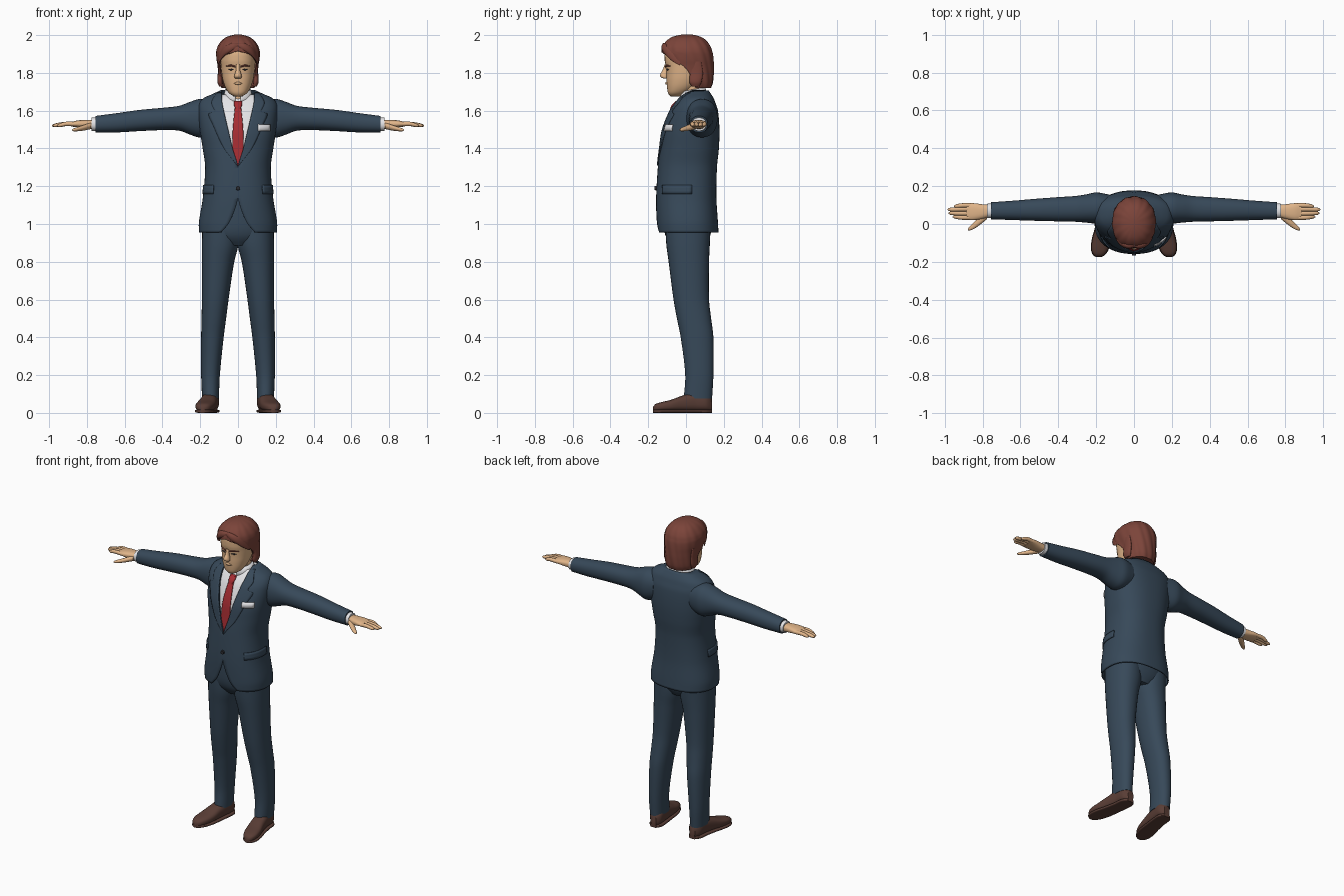
import bpy, bmesh, math

def material(name, r, g, b):
    m = bpy.data.materials.new(name)
    m.diffuse_color = (r, g, b, 1)
    return m

SUIT = material("navy_cloth", .038, .066, .1)
SKIN = material("skin", .75, .46, .25)
HAIR = material("auburn_hair", .2, .058, .042)
SHIRT = material("white_shirt", .78, .78, .8)
TIE = material("red_tie", .38, .026, .032)
SHOE = material("brown_leather", .1, .047, .036)
DARK = material("dark_detail", .025, .025, .03)

def sample(rows, t):
    """Smooth interpolation of rows keyed by their first column."""
    t = min(max(t, rows[0][0]), rows[-1][0])
    i = max(k for k in range(len(rows) - 1) if rows[k][0] <= t)
    a, b = rows[i], rows[i + 1]
    p, q = rows[max(i - 1, 0)], rows[min(i + 2, len(rows) - 1)]
    h = b[0] - a[0]
    f = (t - a[0]) / h
    out = []
    for c in range(1, len(a)):
        ma = (b[c] - p[c]) / (b[0] - p[0]) * h
        mb = (q[c] - a[c]) / (q[0] - a[0]) * h
        out.append((2*f**3 - 3*f*f + 1)*a[c] + (f**3 - 2*f*f + f)*ma
                   + (3*f*f - 2*f**3)*b[c] + (f**3 - f*f)*mb)
    return out

def spread(a, b, n):
    return [a + (b - a) * i / n for i in range(n + 1)]

def grid(name, rows, mat, closed=False, caps=(False, False), thick=0):
    """Skin a grid of points, optionally closing it and giving it thickness."""
    bm = bmesh.new()
    vs = [[bm.verts.new(p) for p in r] for r in rows]
    n = len(rows[0])
    for r0, r1 in zip(vs, vs[1:]):
        for j in range(n if closed else n - 1):
            k = (j + 1) % n
            bm.faces.new((r0[j], r0[k], r1[k], r1[j]))
    for use, r in zip(caps, (vs[0], vs[-1])):
        if use:
            bm.faces.new(r)
    bmesh.ops.remove_doubles(bm, verts=bm.verts, dist=1e-5)
    bmesh.ops.recalc_face_normals(bm, faces=bm.faces)
    me = bpy.data.meshes.new(name)
    bm.to_mesh(me)
    bm.free()
    me.materials.append(mat)
    for p in me.polygons:
        p.use_smooth = True
    me.set_sharp_from_angle(angle=math.radians(45))
    ob = bpy.data.objects.new(name, me)
    bpy.context.collection.objects.link(ob)
    if thick:
        m = ob.modifiers.new("thickness", 'SOLIDIFY')
        m.thickness, m.offset = thick, 0
    return ob

def sup(a, ru, rv, n):
    """Superellipse point; angle 0 faces the negative second axis."""
    s, c = math.sin(a), math.cos(a)
    return (ru * math.copysign(abs(s) ** (2 / n), s),
            -rv * math.copysign(abs(c) ** (2 / n), c))

def loft(name, rows, mat, axis='z', s=1, n=2.2, steps=24, seg=32):
    """Rows are (position, centre u, centre v, radius u, radius v) along an axis."""
    out = []
    for t in spread(rows[0][0], rows[-1][0], steps):
        cu, cv, ru, rv = sample(rows, t)
        ring = []
        for j in range(seg):
            u, v = sup(2 * math.pi * j / seg, max(ru, .001), max(rv, .001), n)
            u, v = u + cu, v + cv
            x, y, z = {'z': (u, v, t), 'x': (t, u, v), 'y': (u, t, v)}[axis]
            ring.append((x * s, y, z))
        out.append(ring)
    return grid(name, out, mat, True, (True, True))

def span(rows):
    """Turn (z, half width, front, back) into loft rows."""
    return [(z, 0, (f + b) / 2, h, (b - f) / 2) for z, h, f, b in rows]

# Jacket profile: height, half width, front, back, half opening
JACKET = [(.955, .203, -.148, .168, .09), (1.01, .203, -.152, .165, .045),
          (1.14, .182, -.154, .157, 0), (1.30, .17, -.145, .16, 0),
          (1.40, .183, -.134, .17, .028), (1.50, .198, -.12, .173, .052),
          (1.60, .207, -.082, .165, .075), (1.64, .2, -.055, .152, .083),
          (1.665, .178, -.035, .143, .086), (1.685, .132, -.015, .13, .086),
          (1.705, .09, .0, .116, .085)]
N = 2.4

def jacket_pt(z, a, off=0):
    h, f, b, w = sample(JACKET, z)
    u, v = sup(a, h + off, (b - f) / 2 + off, N)
    return (u, v + (f + b) / 2, z)

def front_y(x, z):
    h, f, b, w = sample(JACKET, z)
    r = min(abs(x) / h, .985)
    return (f + b) / 2 - (b - f) / 2 * (1 - r ** N) ** (1 / N)

rows = []
for z in spread(.955, 1.705, 60):
    h, f, b, w = sample(JACKET, z)
    a0 = math.asin(min(max(w, 0) / h, .99) ** (N / 2))
    rows.append([jacket_pt(z, a) for a in spread(a0, 2 * math.pi - a0, 64)])
grid("jacket_body", rows, SUIT, thick=.008)

# Shirt under the jacket, and its collar
loft("shirt", span([(r[0], r[1] - .014, r[2] + .012, r[3] - .012) for r in JACKET[2:-1]]),
     SHIRT, n=N, steps=40, seg=48)
rows = []
for z, h, f, b in ((1.655, .08, -.036, .108), (1.685, .072, -.03, .104), (1.712, .064, -.024, .1)):
    ring = [sup(a, h, (b - f) / 2, 2.1) for a in spread(.16, 2 * math.pi - .16, 40)]
    rows.append([(x, y + (f + b) / 2, z + .2 * y) for x, y in ring])
grid("shirt_collar", rows, SHIRT, thick=.006)

# Tie
blade = [(1.31, .008), (1.36, .026), (1.42, .03), (1.52, .026), (1.62, .016)]
grid("tie_blade", [[(x, front_y(x, z) + .004, z) for x in spread(-w, w, 6)]
     for z in spread(1.31, 1.62, 20) for w in sample(blade, z)], TIE, thick=.007)
loft("tie_knot", [(1.61, 0, front_y(0, 1.61) + .003, .014, .01),
                  (1.63, 0, front_y(0, 1.63) + .001, .021, .014),
                  (1.65, 0, front_y(0, 1.65) + .002, .022, .01)], TIE, steps=8)

# Lapels, pocket flaps and sleeves
LAPEL = [(1.31, .004), (1.40, .045), (1.53, .075), (1.585, .082), (1.592, .05), (1.64, .056),
         (1.69, .025)]
SLEEVE = [(.13, .085, 1.565, .07, .085), (.2, .085, 1.56, .082, .102),
          (.25, .082, 1.56, .075, .088), (.31, .08, 1.56, .068, .066),
          (.4, .078, 1.556, .064, .059), (.52, .075, 1.548, .058, .056),
          (.64, .072, 1.536, .051, .051), (.755, .07, 1.528, .045, .044)]
for s, side in ((1, "left"), (-1, "right")):
    rows = []
    for z in spread(1.31, 1.692, 60):
        w, lw = max(sample(JACKET, z)[3], 0), sample(LAPEL, z)[0]
        rows.append([(s * x, front_y(x, z) - .006, z) for x in spread(w, w + lw, 6)])
    grid(side + "_lapel", rows, SUIT, thick=.008)
    grid(side + "_pocket_flap", [[jacket_pt(z, s * a, .006) for a in spread(.72, 1.7, 12)]
         for z in spread(1.16, 1.205, 3)], SUIT, thick=.007)
    loft(side + "_sleeve", SLEEVE, SUIT, 'x', s, steps=40)
    loft(side + "_shirt_cuff", [(.735, .07, 1.528, .039, .037), (.776, .069, 1.528, .038, .035)],
         SHIRT, 'x', s, steps=3)

    # Hand: palm, four fingers and a thumb
    loft(side + "_palm", [(.755, .07, 1.527, .03, .024), (.80, .066, 1.528, .038, .023),
         (.85, .065, 1.53, .045, .018), (.885, .066, 1.528, .043, .012)], SKIN, 'x', s, 2.5)
    for k, (y, tip) in enumerate(((.034, .958), (.056, .98), (.078, .985), (.098, .952))):
        y2 = .066 + (y - .066) * .88
        loft(f"{side}_finger_{k + 1}", [(.865, y, 1.529, .012, .012), (.91, y, 1.53, .0115, .0115),
             (tip - .012, y2, 1.522, .0095, .009), (tip, y2, 1.52, .003, .003)],
             SKIN, 'x', s, 2, 14, 12)
    loft(side + "_thumb", [(.778, .045, 1.52, .02, .017), (.815, .017, 1.51, .022, .015),
         (.85, -.011, 1.502, .017, .011), (.872, -.026, 1.498, .009, .007),
         (.878, -.03, 1.497, .003, .003)], SKIN, 'x', s, 2, 16, 16)

    # Trouser leg
    legs = [(.075, .101, .19, -.012, .138), (.2, .096, .195, -.004, .145),
            (.4, .076, .195, -.028, .145), (.5, .063, .193, -.048, .133),
            (.6, .05, .191, -.066, .122), (.8, .02, .191, -.092, .122),
            (.89, -.002, .191, -.104, .126), (1.0, -.002, .188, -.11, .13)]
    loft(side + "_trouser_leg", [(z, (a + b) / 2, (c + d) / 2, (b - a) / 2, (d - c) / 2)
         for z, a, b, c, d in legs], SUIT, 'z', s, 2.2, 40)

    # Shoe upper, sole and heel
    shoe = [(-.175, .187, .012, .03), (-.163, .185, .03, .045), (-.13, .18, .045, .056),
            (-.08, .17, .05, .068), (-.02, .158, .046, .09), (.05, .147, .043, .108),
            (.11, .142, .04, .1), (.137, .14, .02, .075)]
    loft(side + "_shoe", [(y, x, .005 + h / 2, r, h / 2 - .004) for y, x, r, h in shoe],
         SHOE, 'y', s, 2.6, 30)
    loft(side + "_shoe_sole", [(y, x, .009, r + .003, .009) for y, x, r, h in shoe],
         SHOE, 'y', s, 4, 30)

# Trouser seat, jacket button and pocket square
loft("trouser_seat", span([(.885, .08, -.07, .1), (.93, .17, -.105, .125), (1.0, .18, -.12, .14),
                           (1.2, .15, -.12, .13)]), SUIT, steps=16)
loft("jacket_button", [(-.166, 0, 1.19, .011, .011), (-.152, 0, 1.19, .012, .012)],
     DARK, 'y', n=2, steps=2, seg=16)
grid("pocket_square", [[(x, front_y(x, z) - .008, z) for x in spread(.105, .168, 6)]
     for z in (1.492, 1.51, 1.527)], SHIRT, thick=.009)

# Neck and head
loft("neck", [(1.63, 0, .04, .06, .066), (1.70, 0, .038, .057, .062), (1.79, 0, .035, .06, .062)], SKIN)
loft("head", span([(1.676, .022, -.082, -.03), (1.69, .045, -.094, .0), (1.72, .066, -.1, .045),
     (1.76, .08, -.103, .08), (1.80, .087, -.104, .1), (1.835, .091, -.107, .112),
     (1.87, .093, -.113, .118), (1.92, .09, -.108, .115), (1.96, .06, -.07, .08),
     (1.975, .03, -.03, .04)]), SKIN, n=2.25, steps=40)
loft("nose", [(1.77, 0, -.108, .015, .01), (1.776, 0, -.114, .02, .019),
     (1.79, 0, -.115, .018, .022), (1.815, 0, -.109, .011, .015),
     (1.845, 0, -.105, .01, .008)], SKIN, n=2, steps=16, seg=16)
loft("lips", [(-.024, -.094, 1.743, .006, .002), (0, -.103, 1.745, .007, .008),
              (.024, -.094, 1.743, .006, .002)], SKIN, 'x', n=2, steps=10, seg=12)
for s, side in ((1, "left"), (-1, "right")):
    loft(side + "_eyebrow", [(.014, -.107, 1.833, .005, .004), (.038, -.1, 1.839, .006, .005),
         (.064, -.082, 1.836, .004, .002)], HAIR, 'x', s, 2, 10, 10)
    loft(side + "_eye", [(.022, -.1, 1.817, .004, .002), (.036, -.097, 1.818, .004, .005),
         (.051, -.089, 1.817, .004, .002)], DARK, 'x', s, 2, 8, 10)

# Swept hair: height, half width, front, back, opening angle
CROWN = [(1.725, .085, -.07, .128, 1.75), (1.75, .092, -.085, .136, 1.6),
         (1.80, .097, -.1, .14, 1.55), (1.84, .102, -.112, .14, 1.35),
         (1.87, .107, -.118, .139, 1.0), (1.90, .109, -.122, .136, .5),
         (1.915, .108, -.123, .132, 0), (1.94, .1, -.118, .123, 0),
         (1.97, .078, -.094, .1, 0), (1.988, .05, -.062, .07, 0), (1.997, .015, -.02, .03, 0)]
rows = []
for z in spread(1.725, 1.997, 50):
    h, f, b, a0 = sample(CROWN, z)
    a0 = max(a0, 0)
    row = []
    for a in spread(a0, 2 * math.pi - a0, 96):
        k = 1 + .013 * math.sin(14 * a + 25 * z)
        u, v = sup(a, h * k, (b - f) / 2 * k, 2.2)
        row.append((u, v + (f + b) / 2, z))
    rows.append(row)
grid("hair_crown", rows, HAIR, caps=(True, True), thick=.012)
for s, side in ((1, "left"), (-1, "right")):
    loft(side + "_fringe_lock", [(-.008, -.108, 1.945, .012, .012), (.03, -.114, 1.935, .016, .023),
         (.07, -.098, 1.915, .017, .024), (.095, -.068, 1.885, .014, .024),
         (.109, -.035, 1.85, .005, .01)], HAIR, 'x', s, 2, 20, 20)
    loft(side + "_side_lock", [(1.728, .09, .05, .01, .02), (1.75, .095, .05, .014, .032),
         (1.80, .096, .055, .011, .034), (1.86, .1, .05, .008, .03)], HAIR, 'z', s, 2, 16, 20)
